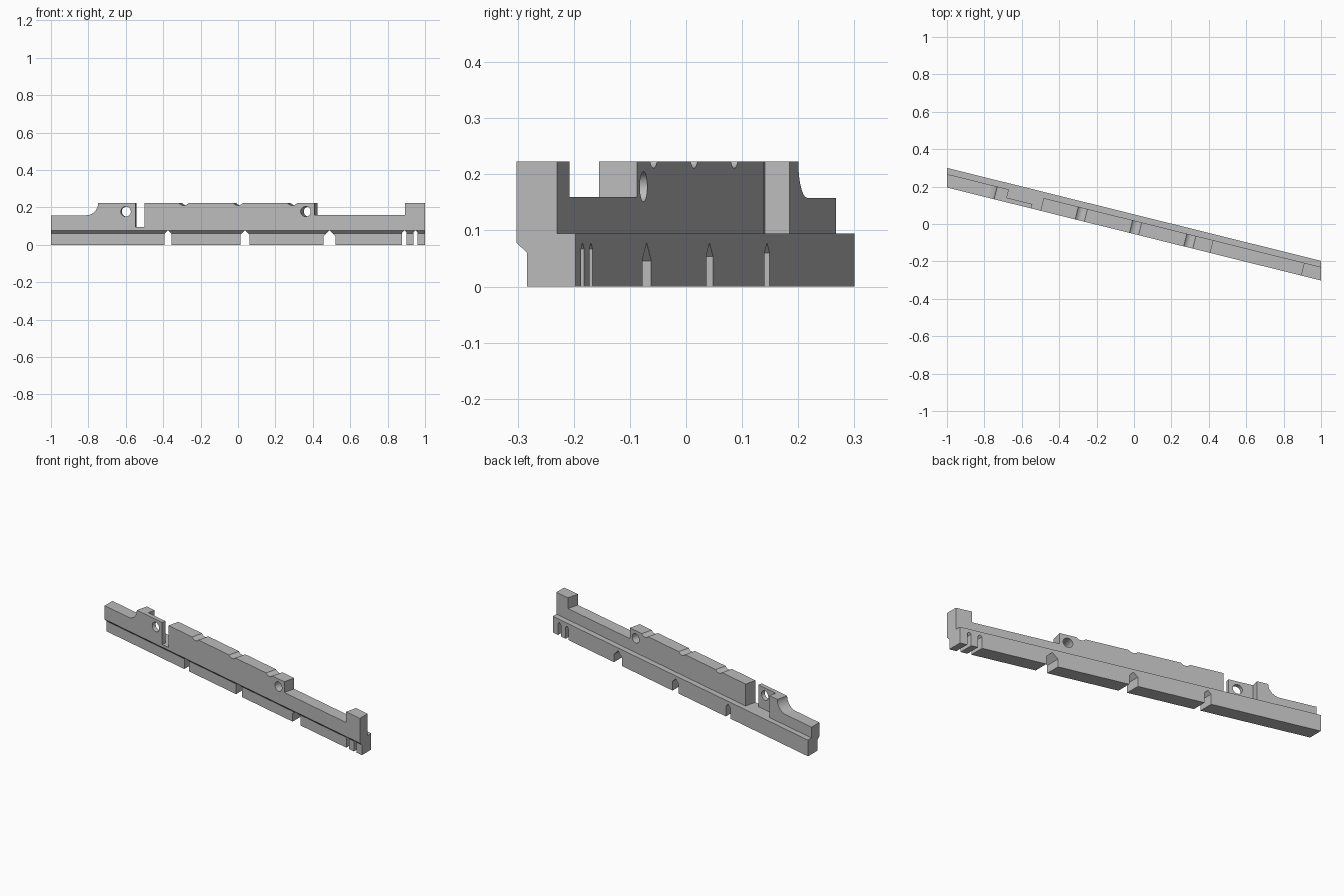
import bpy, bmesh, math

cube = bpy.data.objects.get("Cube")
if cube:
    bpy.data.objects.remove(cube, do_unlink=True)

SLOPE = -0.2485            # plan slope of the bar
FRONT, BACK = -0.0535, 0.0185   # upper wall faces, measured from the centreline
LEDGE, LOW, TOP = 0.095, 0.16, 0.223
SKEW = -SLOPE / (1 + SLOPE ** 2)

grey = bpy.data.materials.new("plain_grey")
grey.use_nodes = True
colour = (0.5, 0.5, 0.5, 1)
grey.diffuse_color = colour
grey.node_tree.nodes["Principled BSDF"].inputs["Base Color"].default_value = colour


def place(x, o, z, square):
    """Point on the slanted bar; square cuts run at right angles to its face."""
    if square:
        x += SKEW * (o - FRONT)
    return (x, SLOPE * x + o, z)


def loft(name, ring_a, ring_b):
    """Closed solid between two matching outlines."""
    bm = bmesh.new()
    a = [bm.verts.new(p) for p in ring_a]
    b = [bm.verts.new(p) for p in ring_b]
    bm.faces.new(a)
    bm.faces.new(b)
    for i in range(len(a)):
        j = (i + 1) % len(a)
        bm.faces.new((a[i], a[j], b[j], b[i]))
    bmesh.ops.recalc_face_normals(bm, faces=bm.faces)
    mesh = bpy.data.meshes.new(name)
    bm.to_mesh(mesh)
    bm.free()
    mesh.materials.append(grey)
    obj = bpy.data.objects.new(name, mesh)
    bpy.context.collection.objects.link(obj)
    return obj


def arc(cx, cz, r, start, end, n):
    angles = [math.radians(start + (end - start) * i / n) for i in range(n + 1)]
    return [(cx + r * math.cos(t), cz + r * math.sin(t)) for t in angles]


def box(x0, x1, z0, z1=0.4):
    return [(x0, z0), (x1, z0), (x1, z1), (x0, z1)]


# Bar: stepped section with an undercut front, swept between the end planes
section = [(-0.0345, 0), (0.0515, 0), (0.0515, LEDGE), (BACK, LEDGE),
           (BACK, TOP), (FRONT, TOP), (FRONT, 0.078), (-0.0345, 0.06)]
bar = loft("rail_bar", *[[place(x, o, z, False) for o, z in section] for x in (-1, 1)])


def cut(outline, o0=-0.15, o1=0.15, square=True):
    cutter = loft("cutter", *[[place(x, o, z, square) for x, z in outline] for o in (o0, o1)])
    cutter.hide_render = True
    mod = bar.modifiers.new("cut", 'BOOLEAN')
    mod.operation = 'DIFFERENCE'
    mod.solver = 'EXACT'
    mod.object = cutter
    bpy.context.view_layer.objects.active = bar
    bpy.ops.object.modifier_apply(modifier=mod.name)
    bpy.data.objects.remove(cutter, do_unlink=True)


# Lowered left end with a concave sweep up to the block
cut([(-1.3, LOW - 0.002)] + arc(-0.813, TOP, 0.065, -90, 0, 12) + [(-0.748, 0.4), (-1.3, 0.4)])
# Lowered stretch on the right
cut(box(0.408, 0.893, LOW))
# Through gap and the pocket behind the thin wall
cut(box(-0.549, -0.5, LEDGE))
cut(box(-0.686, -0.51, LEDGE), o0=-0.0285)
# Shallow rounded grooves across the top
for x in (-0.29, 0, 0.29):
    cut(arc(x, TOP + 0.02, 0.032, 0, 345, 23))
# Round through holes
for x in (-0.6, 0.362):
    cut(arc(x, 0.178, 0.027, 0, 348.75, 31))
# Pointed slots in the underside
for x, half in ((-0.374, 0.018), (0.038, 0.024), (0.489, 0.032), (0.889, 0.011), (0.949, 0.011)):
    cut([(x - half, -0.1), (x + half, -0.1), (x + half, 0.078 - half),
         (x, 0.078), (x - half, 0.078 - half)], square=False)

bpy.ops.object.select_all(action='DESELECT')
bar.select_set(True)
bpy.context.view_layer.objects.active = bar
bpy.ops.object.shade_smooth_by_angle(angle=math.radians(30))
